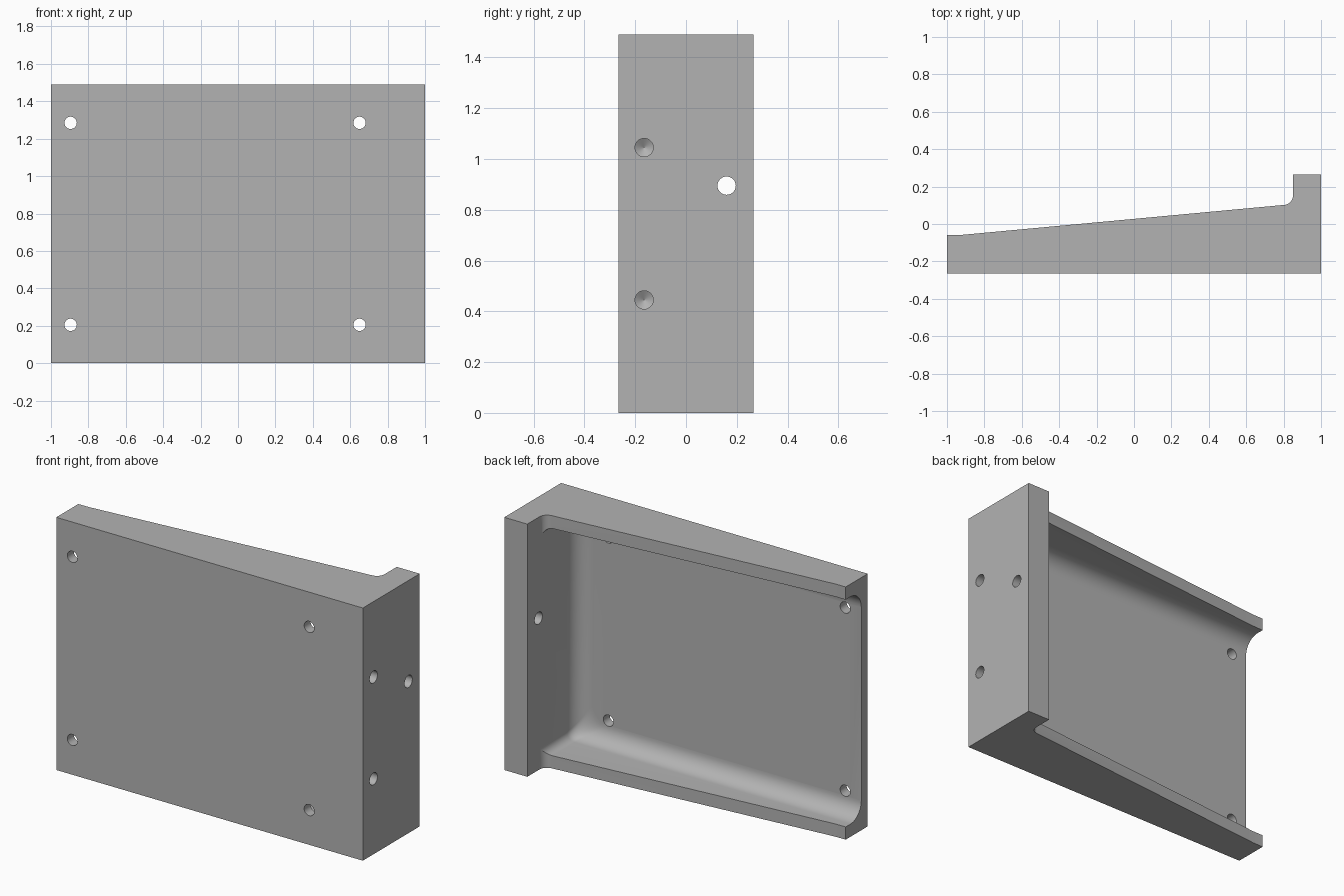
import bpy
import bmesh
from math import sin, cos, pi
from mathutils import Matrix, Vector

HEIGHT = 1.49
WALL = 0.075
FLANGE_X = 0.85
FLOOR_Y = -0.205

default = bpy.data.objects.get("Cube")
if default:
    bpy.data.objects.remove(default, do_unlink=True)

grey = bpy.data.materials.new("plain grey")
grey.use_nodes = True
grey.diffuse_color = (0.45, 0.45, 0.45, 1)
grey.node_tree.nodes["Principled BSDF"].inputs["Base Color"].default_value = grey.diffuse_color


def loft(name, rings):
    """Solid skinned through rings of equal point count, capped at both ends."""
    bm = bmesh.new()
    loops = [[bm.verts.new(p) for p in ring] for ring in rings]
    n = len(loops[0])
    for a, b in zip(loops, loops[1:]):
        for i in range(n):
            j = (i + 1) % n
            bm.faces.new((a[i], a[j], b[j], b[i]))
    bm.faces.new(loops[0])
    bm.faces.new(loops[-1])
    bmesh.ops.recalc_face_normals(bm, faces=bm.faces)
    mesh = bpy.data.meshes.new(name)
    bm.to_mesh(mesh)
    bm.free()
    obj = bpy.data.objects.new(name, mesh)
    bpy.context.collection.objects.link(obj)
    mesh.materials.append(grey)
    return obj


def arc(cx, cy, r, start, end, steps):
    return [(cx + r * cos(start + (end - start) * i / steps),
             cy + r * sin(start + (end - start) * i / steps)) for i in range(steps + 1)]


def drill(name, start, direction, radius, depth, tip=0):
    """Round cutter, with an optional conical tip."""
    turn = Vector((0, 0, 1)).rotation_difference(Vector(direction)).to_matrix().to_4x4()
    place = Matrix.Translation(start) @ turn
    sections = [(radius, 0), (radius, depth)]
    if tip:
        sections.append((radius * 0.01, depth + tip))
    return loft(name, [[place @ Vector((x, y, z)) for x, y in arc(0, 0, r, 0, 2 * pi, 32)[:-1]]
                       for r, z in sections])


# Wedge body with an upright flange and a filleted inner corner
profile = [(-1, -0.265), (1, -0.265), (1, 0.265), (FLANGE_X, 0.265)]
profile += arc(0.8, 0.152, 0.05, 0, -pi / 2 + 0.09, 10)
profile += [(-0.93, -0.059), (-1, -0.06)]
body = loft("bracket_body", [[(x, y, z) for x, y in profile] for z in (0, HEIGHT)])


# Pocket open at the back and at the thin end, rounded towards its floor
def pocket_ring(y, inset):
    r = 0.05 + inset * 0.5
    right = FLANGE_X - inset
    low, high = WALL + inset, HEIGHT - WALL - inset
    outline = [(-1.2, low)]
    outline += arc(right - r, low + r, r, -pi / 2, 0, 10)
    outline += arc(right - r, high - r, r, 0, pi / 2, 10)
    outline.append((-1.2, high))
    return [(x, y, z) for x, z in outline]


FILLET = 0.1
rings = [pocket_ring(0.4, 0)]
for i in range(13):
    t = pi / 2 * i / 12
    rings.append(pocket_ring(FLOOR_Y + FILLET * (1 - sin(t)), FILLET * (1 - cos(t))))
cutters = [loft("pocket_cutter", rings)]

# Four mounting holes through the plate
for x in (-0.895, 0.65):
    for z in (0.205, 1.285):
        cutters.append(drill("plate_hole_cutter", (x, -0.4, z), (0, 1, 0), 0.033, 0.5))

# Two blind holes and one through hole in the flange side
for z in (0.445, 1.045):
    cutters.append(drill("blind_hole_cutter", (1.05, -0.165, z), (-1, 0, 0), 0.036, 0.15, 0.022))
cutters.append(drill("flange_hole_cutter", (1.05, 0.16, 0.895), (-1, 0, 0), 0.036, 0.3))

bpy.ops.object.select_all(action='DESELECT')
bpy.context.view_layer.objects.active = body
body.select_set(True)
for cutter in cutters:
    cutter.hide_render = True
    cut = body.modifiers.new("cut", 'BOOLEAN')
    cut.operation = 'DIFFERENCE'
    cut.solver = 'EXACT'
    cut.object = cutter
    bpy.ops.object.modifier_apply(modifier=cut.name)
    bpy.data.objects.remove(cutter, do_unlink=True)

bpy.ops.object.shade_smooth_by_angle(angle=pi / 6)
